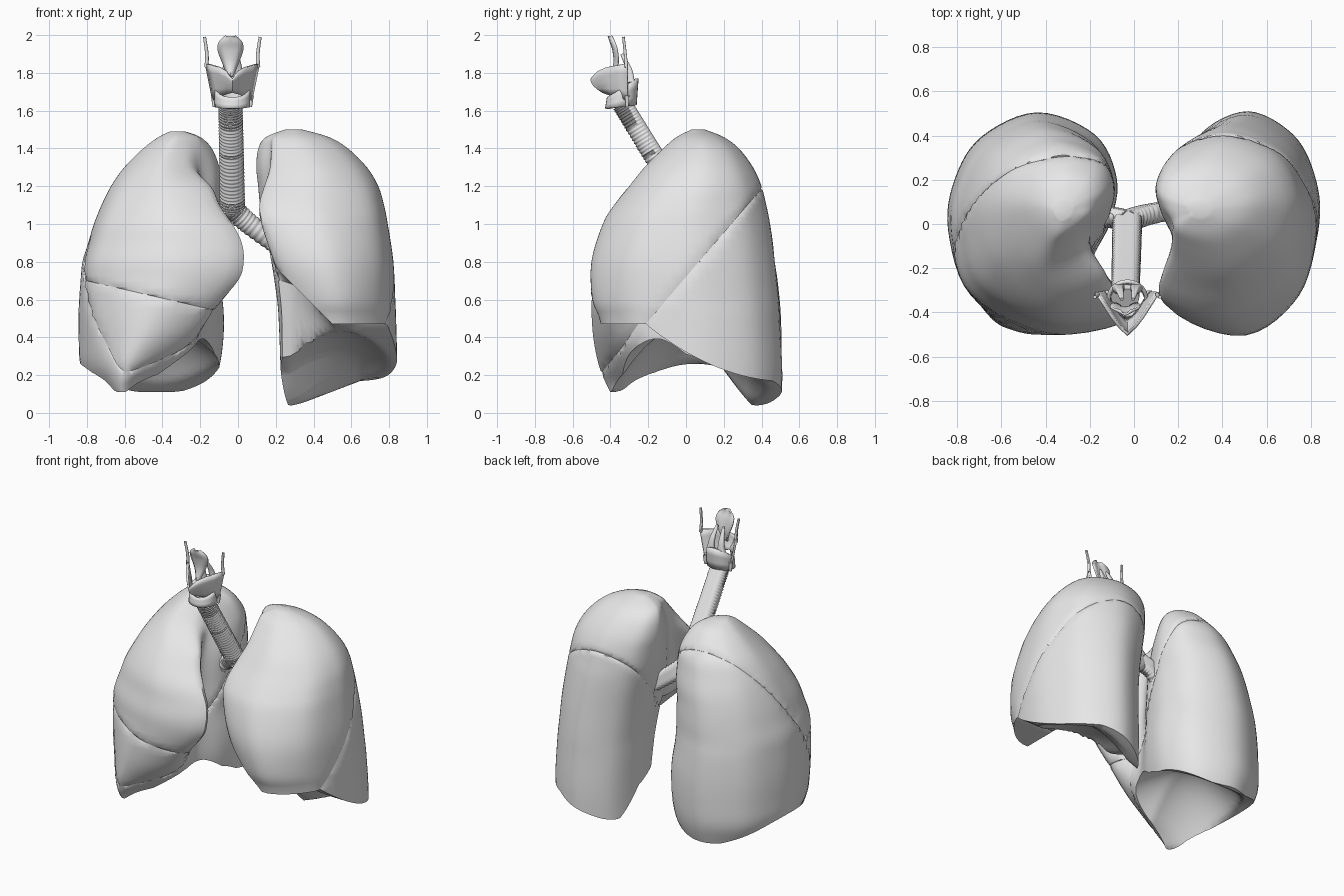
import bpy, bmesh, math
from mathutils import Vector

if "Cube" in bpy.data.objects:
    bpy.data.objects.remove(bpy.data.objects["Cube"])

grey = bpy.data.materials.new("soft_grey")
grey.use_nodes = True
grey.diffuse_color = (0.8, 0.8, 0.8, 1)
grey.node_tree.nodes["Principled BSDF"].inputs["Base Color"].default_value = (0.8, 0.8, 0.8, 1)
parts = []


def finish(name, bm, thickness=0):
    bmesh.ops.recalc_face_normals(bm, faces=bm.faces)
    mesh = bpy.data.meshes.new(name)
    bm.to_mesh(mesh)
    bm.free()
    mesh.materials.append(grey)
    ob = bpy.data.objects.new(name, mesh)
    bpy.context.collection.objects.link(ob)
    if thickness:
        mod = ob.modifiers.new("thickness", "SOLIDIFY")
        mod.thickness, mod.offset = thickness, 0
    parts.append(ob)
    return ob


def spline(a, b, c, d, t):
    return 0.5 * (2 * b + (c - a) * t + (2 * a - 5 * b + 4 * c - d) * t * t
                  + (3 * b - a - 3 * c + d) * t ** 3)


def smooth_path(pts, steps, closed=False):
    """Points along a smooth curve through pts."""
    pts = [Vector(p) for p in pts]
    n, out = len(pts), []
    for i in range(n if closed else n - 1):
        q = [pts[k % n] if closed else pts[min(max(k, 0), n - 1)] for k in range(i - 1, i + 3)]
        out += [spline(*q, s / steps) for s in range(steps)]
    return out if closed else out + [pts[-1]]


def skin(bm, rings, closed=True, caps=True):
    rows = [[bm.verts.new(p) for p in r] for r in rings]
    n = len(rows[0])
    for a, b in zip(rows, rows[1:]):
        for i in range(n if closed else n - 1):
            j = (i + 1) % n
            bm.faces.new((a[i], a[j], b[j], b[i]))
    if caps:
        bm.faces.new(rows[0])
        bm.faces.new(rows[-1])


# ---- lungs ----
def lung_ring(level, side):
    z, back_in, front_in, out, y0, y1, notch = level
    w, h = out - back_in, y1 - y0
    pts = [(back_in, y0 + .7 * h), (back_in + .13 * w, y0 + .9 * h), (back_in + .47 * w, y1),
           (back_in + .8 * w, y0 + .89 * h), (out - .04 * w, y0 + .7 * h),
           (out, y0 + .47 * h), (out - .13 * w, y0 + .18 * h),
           (front_in + .45 * (out - front_in), y0), (front_in, y0 + .1 * h),
           (notch, y0 + .31 * h), (back_in + .25 * (notch - back_in), y0 + .5 * h)]
    return [(side * p.x, p.y, z) for p in smooth_path(pts, 6, True)]


def clamp(v):
    return min(max(v, 0), 1)


def left_floor(x, y):
    d = max(.45 - y, 0)
    dip = .16 * (1 - clamp((x - .23) / .42)) * clamp((y - .2) / .15)
    dome = 1 - ((x - .53) / .27) ** 2 - ((y - .13) / .3) ** 2
    low = min(.17 + .1 * d + .53 * d * d - dip + .1 * max(dome, 0), .47)
    # set the lower lobe back beneath the front of the upper lobe
    front = .05 - .25 * clamp((x - .28) / .4)
    return low + (.47 + max(.5 - x, 0) - low) * clamp((front - y) / .08)


def right_floor(x, y):
    arch = .15 * max(1 - ((y - .05) / .38) ** 2, 0)
    dome = 1 - ((x - .43) / .36) ** 2 - ((y + .04) / .4) ** 2
    return .11 + arch + .2 * max(dome, 0) + .2 * clamp((.42 - x) / .25) * clamp(-y / .35)


def lung(name, side, levels, floor):
    bm = bmesh.new()
    skin(bm, [lung_ring(l, side) for l in smooth_path(levels, 4)])
    body = finish(name, bm)
    # hollow underside
    bm, n = bmesh.new(), 50
    bmesh.ops.create_grid(bm, x_segments=n, y_segments=n, size=.62)
    bmesh.ops.translate(bm, verts=bm.verts, vec=(.45, 0, -.4))
    ext = bmesh.ops.extrude_face_region(bm, geom=bm.faces[:])["geom"]
    for v in ext:
        if isinstance(v, bmesh.types.BMVert):
            v.co.z = floor(v.co.x, v.co.y)
    for v in bm.verts:
        v.co.x *= side
    cutter = finish("underside_cutter", bm)
    cutter.hide_render = True
    mod = body.modifiers.new("underside", "BOOLEAN")
    mod.operation, mod.object, mod.solver = "DIFFERENCE", cutter, "EXACT"
    dg = bpy.context.evaluated_depsgraph_get()
    out = bmesh.new()
    out.from_mesh(body.evaluated_get(dg).to_mesh())
    for ob in (body, cutter):
        parts.remove(ob)
        bpy.data.objects.remove(ob)
    return out


def lobe(name, bm, cuts):
    """Keep what lies on the normal side of each (point, normal) plane, with a sunken rim."""
    piece = bm.copy()
    for co, no in cuts:
        no = Vector(no).normalized()
        geom = piece.verts[:] + piece.edges[:] + piece.faces[:]
        res = bmesh.ops.bisect_plane(piece, geom=geom, plane_co=co, plane_no=no, clear_inner=True)
        edges = [e for e in res["geom_cut"] if isinstance(e, bmesh.types.BMEdge)]
        rim = list({v for e in edges for v in e.verts})
        bmesh.ops.holes_fill(piece, edges=edges, sides=0)
        centre = sum((v.co for v in rim), Vector()) / len(rim)
        for v in rim:
            v.co += (centre - v.co).normalized() * .008
    finish(name, piece)


def flip(plane):
    return plane[0], tuple(-c for c in plane[1])


left = lung("left_lung", 1, [
    (-.1, .23, .3, .83, -.42, .5, .26), (.2, .23, .3, .84, -.43, .51, .26),
    (.47, .22, .3, .835, -.45, .497, .27),
    (.6, .21, .28, .83, -.495, .49, .27), (.8, .18, .2, .82, -.5, .47, .25),
    (1, .14, .13, .79, -.44, .445, .22), (1.1, .12, .12, .77, -.38, .425, .2),
    (1.2, .11, .15, .74, -.3, .4, .18), (1.3, .1, .19, .68, -.22, .355, .17),
    (1.4, .11, .2, .58, -.12, .28, .17), (1.46, .15, .21, .48, -.05, .2, .18),
    (1.5, .25, .27, .34, .03, .1, .26)], left_floor)
oblique = ((0, 0, .72), (0, -1.17, 1))
lobe("left_upper_lobe", left, [oblique])
lobe("left_lower_lobe", left, [flip(oblique)])

right = lung("right_lung", -1, [
    (0, .25, .5, .68, -.34, .42, .28), (.13, .14, .5, .77, -.41, .47, .25),
    (.25, .1, .4, .83, -.46, .5, .22), (.4, .08, .25, .84, -.49, .505, .2),
    (.55, .08, .13, .84, -.5, .5, .2), (.7, .1, 0, .83, -.5, .485, .2),
    (.8, .1, -.03, .82, -.495, .47, .2), (.9, .1, -.02, .79, -.47, .46, .2),
    (1, .1, .03, .76, -.44, .445, .2), (1.1, .09, .1, .72, -.38, .425, .2),
    (1.2, .09, .15, .67, -.3, .39, .2), (1.3, .1, .26, .6, -.2, .35, .2),
    (1.4, .14, .28, .5, -.1, .27, .2), (1.46, .2, .28, .42, -.04, .2, .22),
    (1.49, .28, .3, .36, .02, .1, .29)], right_floor)
oblique = ((0, 0, .84), (.12, -1.55, 1))
horizontal = ((0, 0, .515), (.23, 0, 1))
lobe("right_upper_lobe", right, [oblique, horizontal])
lobe("right_middle_lobe", right, [oblique, flip(horizontal)])
lobe("right_lower_lobe", right, [flip(oblique)])
left.free()
right.free()


# ---- airways: ringed in front, flattened behind ----
def airway(name, path, r0, r1, steps, ripple=.004):
    pts = smooth_path(path, steps)
    bm, rings, n = bmesh.new(), [], 20
    for i, p in enumerate(pts):
        along = (pts[min(i + 1, len(pts) - 1)] - pts[max(i - 1, 0)]).normalized()
        back = (Vector((0, 1, 0)) - along * along.y).normalized()
        across = along.cross(back)
        r = r0 + (r1 - r0) * i / (len(pts) - 1)
        ring = []
        for k in range(n):
            a = math.tau * k / n
            b = min(math.sin(a), .7)
            bump = ripple if i % 4 < 2 and b < .5 else 0
            ring.append(p + (across * math.cos(a) + back * b) * (r + bump))
        rings.append(ring)
    skin(bm, rings)
    finish(name, bm)


fork = (-.03, .02, 1.08)
airway("trachea", [(-.04, -.33, 1.64), (-.035, -.17, 1.38), fork], .06, .064, 72)
airway("left_bronchus", [fork, (.06, .05, 1), (.22, .08, .88)], .058, .048, 26)
airway("right_bronchus", [fork, (-.12, .04, 1.03), (-.26, .03, .9)], .058, .048, 26)
airway("right_upper_branch", [(-.08, .04, 1.06), (-.16, .02, 1.13), (-.26, .02, 1.22)], .03, .025, 16)
airway("right_lower_branch", [(-.16, .02, 1), (-.19, -.03, .9), (-.26, -.08, .78)], .035, .025, 16)
airway("left_lower_branch", [(.16, .06, .92), (.22, .04, .84), (.3, .04, .7)], .035, .025, 16)

# ---- larynx ----
MID = -.03
bm = bmesh.new()
columns = [(0, 1.7, 1.77, -.5), (.25, 1.69, 1.81, -.465), (.5, 1.68, 1.83, -.42),
           (.75, 1.68, 1.84, -.365), (1, 1.65, 1.85, -.31)]
grid = []
for u, low, high, y in [(-c[0], *c[1:]) for c in columns[:0:-1]] + columns:
    grid.append([(MID + u * (.1 + .04 * t), y + .06 * (1 - abs(u)) * (1 - t) ** 2, low + (high - low) * t)
                 for t in (0, .25, .5, .75, 1)])
skin(bm, grid, closed=False, caps=False)
finish("thyroid_cartilage", bm, .014)

for side, word in ((1, "left"), (-1, "right")):
    airway(word + "_upper_horn", [(MID + side * .137, -.315, 1.83), (MID + side * .135, -.32, 1.9),
                                  (MID + side * .147, -.33, 1.99)], .011, .008, 5, 0)
    airway(word + "_lower_horn", [(MID + side * .1, -.31, 1.68), (MID + side * .095, -.31, 1.62)],
           .014, .009, 5, 0)
    airway(word + "_arytenoid", [(MID + side * .04, -.29, 1.75), (MID + side * .035, -.3, 1.82),
                                 (MID + side * .025, -.34, 1.9)], .028, .008, 5, 0)

bm = bmesh.new()
rings = []
for t in (0, .33, .67, 1):
    ring = []
    for k in range(28):
        a = math.tau * k / 28
        rise = .5 + .5 * math.sin(a)
        ring.append((MID + .085 * math.cos(a), -.345 + .075 * math.sin(a) + .01 * t,
                     1.61 + .02 * rise + t * (.06 + .08 * rise)))
    rings.append(ring)
skin(bm, rings, caps=False)
finish("cricoid_ring", bm, .018)

bm = bmesh.new()
leaf = smooth_path([(.012, -.4, 1.78), (.04, -.38, 1.85), (.066, -.385, 1.92),
                    (.06, -.4, 1.965), (.025, -.41, 1.995)], 4)
skin(bm, [[(MID - .01 + p.x * u, p.y + .02 * u * u, p.z) for u in (-1, -.5, 0, .5, 1)] for p in leaf],
     closed=False, caps=False)
finish("epiglottis", bm, .01)

# smooth shading with crisp lobe edges
bpy.ops.object.select_all(action="DESELECT")
for ob in parts:
    ob.select_set(True)
bpy.context.view_layer.objects.active = parts[0]
bpy.ops.object.shade_smooth_by_angle(angle=math.radians(40))
